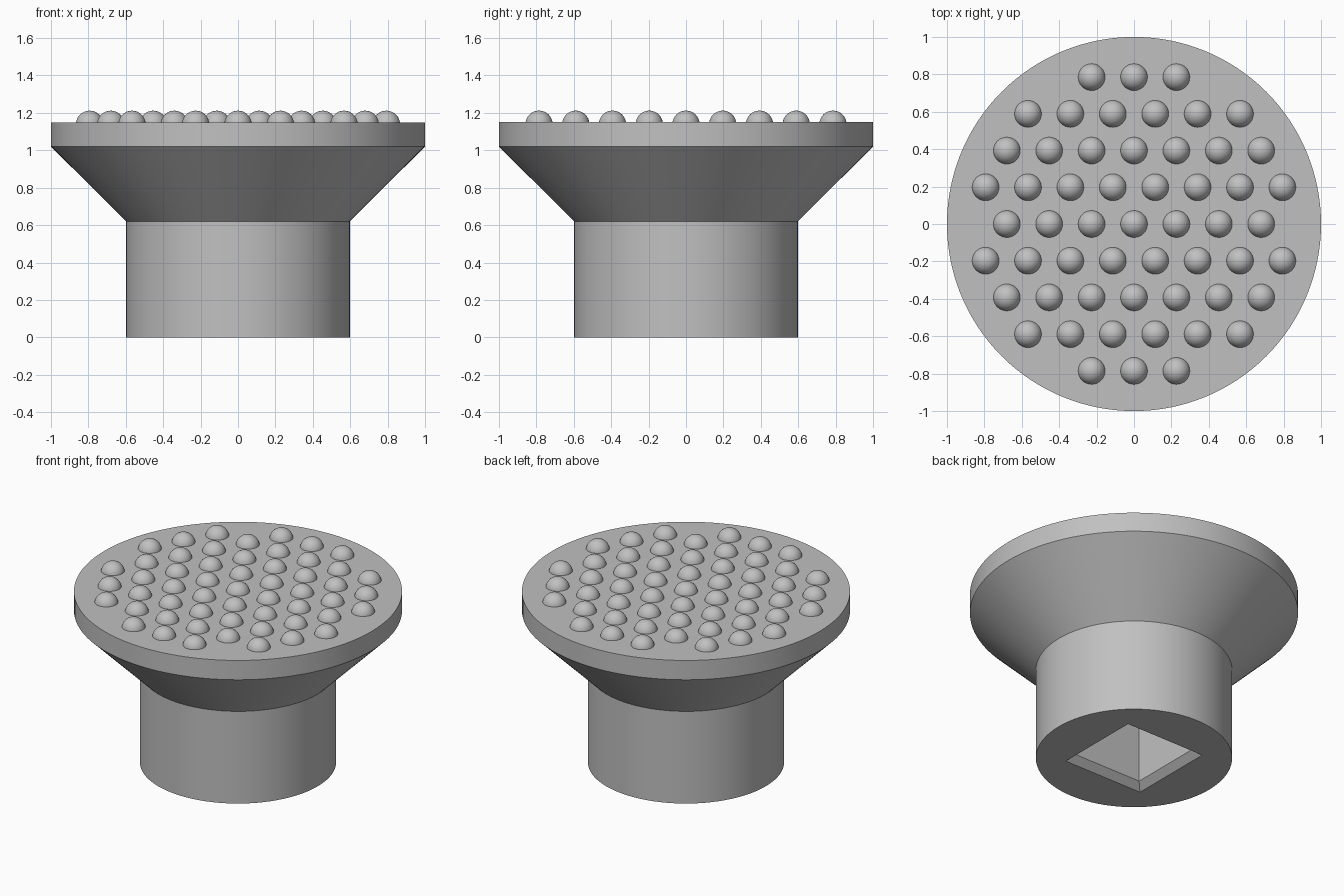
import bpy, bmesh
from math import radians, sin, cos, tau, sqrt, hypot

if "Cube" in bpy.data.objects:
    bpy.data.objects.remove(bpy.data.objects["Cube"])

# Single grey material
grey = bpy.data.materials.new("plain_grey")
grey.use_nodes = True
colour = (0.53, 0.53, 0.53, 1)
grey.diffuse_color = colour
grey.node_tree.nodes["Principled BSDF"].inputs["Base Color"].default_value = colour


def make_object(name, bm):
    bmesh.ops.recalc_face_normals(bm, faces=bm.faces)
    mesh = bpy.data.meshes.new(name)
    bm.to_mesh(mesh)
    bm.free()
    mesh.materials.append(grey)
    obj = bpy.data.objects.new(name, mesh)
    bpy.context.collection.objects.link(obj)
    return obj


def loft(name, profile, sides, turn=0.0):
    """Closed solid through regular polygon rings given as (radius, height)."""
    bm = bmesh.new()
    rings = [[bm.verts.new((r * cos(tau * i / sides + turn),
                            r * sin(tau * i / sides + turn), z))
              for i in range(sides)] for r, z in profile]
    for low, high in zip(rings, rings[1:]):
        for i in range(sides):
            j = (i + 1) % sides
            bm.faces.new((low[i], low[j], high[j], high[i]))
    bm.faces.new(rings[0][::-1])
    bm.faces.new(rings[-1])
    return make_object(name, bm)


def smooth(obj):
    bpy.ops.object.select_all(action="DESELECT")
    obj.select_set(True)
    bpy.context.view_layer.objects.active = obj
    bpy.ops.object.shade_smooth_by_angle(angle=radians(30))


# Round stem flaring into a flat disc
body = loft("stem_and_disc",
            [(0.598, 0), (0.598, 0.62), (1, 1.02), (1, 1.15)], 128)

# Square socket in the underside, with a chamfered mouth
mouth, bore, chamfer, depth = 0.295, 0.252, 0.043, 0.62
socket = loft("socket_cutter",
              [((mouth + chamfer) * sqrt(2), -chamfer), (bore * sqrt(2), chamfer),
               (bore * sqrt(2), depth)], 4, radians(45))
socket.hide_render = True
cut = body.modifiers.new("socket", "BOOLEAN")
cut.operation = "DIFFERENCE"
cut.solver = "EXACT"
cut.object = socket
bpy.context.view_layer.objects.active = body
bpy.ops.object.modifier_apply(modifier=cut.name)
bpy.data.objects.remove(socket)
smooth(body)

# Grip studs in a triangular grid, kept inside a circle
pitch, stud_radius, stud_z = 0.2267, 0.073, 1.139
studs = bmesh.new()
for row in range(-4, 5):
    y = row * pitch * sqrt(3) / 2
    for col in range(-5, 6):
        x = (col + 0.5 * (row % 2)) * pitch
        if hypot(x, y) < 0.85:
            made = bmesh.ops.create_uvsphere(studs, u_segments=32, v_segments=16,
                                             radius=stud_radius)
            bmesh.ops.translate(studs, verts=made["verts"], vec=(x, y, stud_z))
# Remove the part of each stud buried in the disc
bmesh.ops.bisect_plane(studs, geom=studs.verts[:] + studs.edges[:] + studs.faces[:],
                       plane_co=(0, 0, 1.149), plane_no=(0, 0, 1), clear_inner=True)
smooth(make_object("grip_studs", studs))
